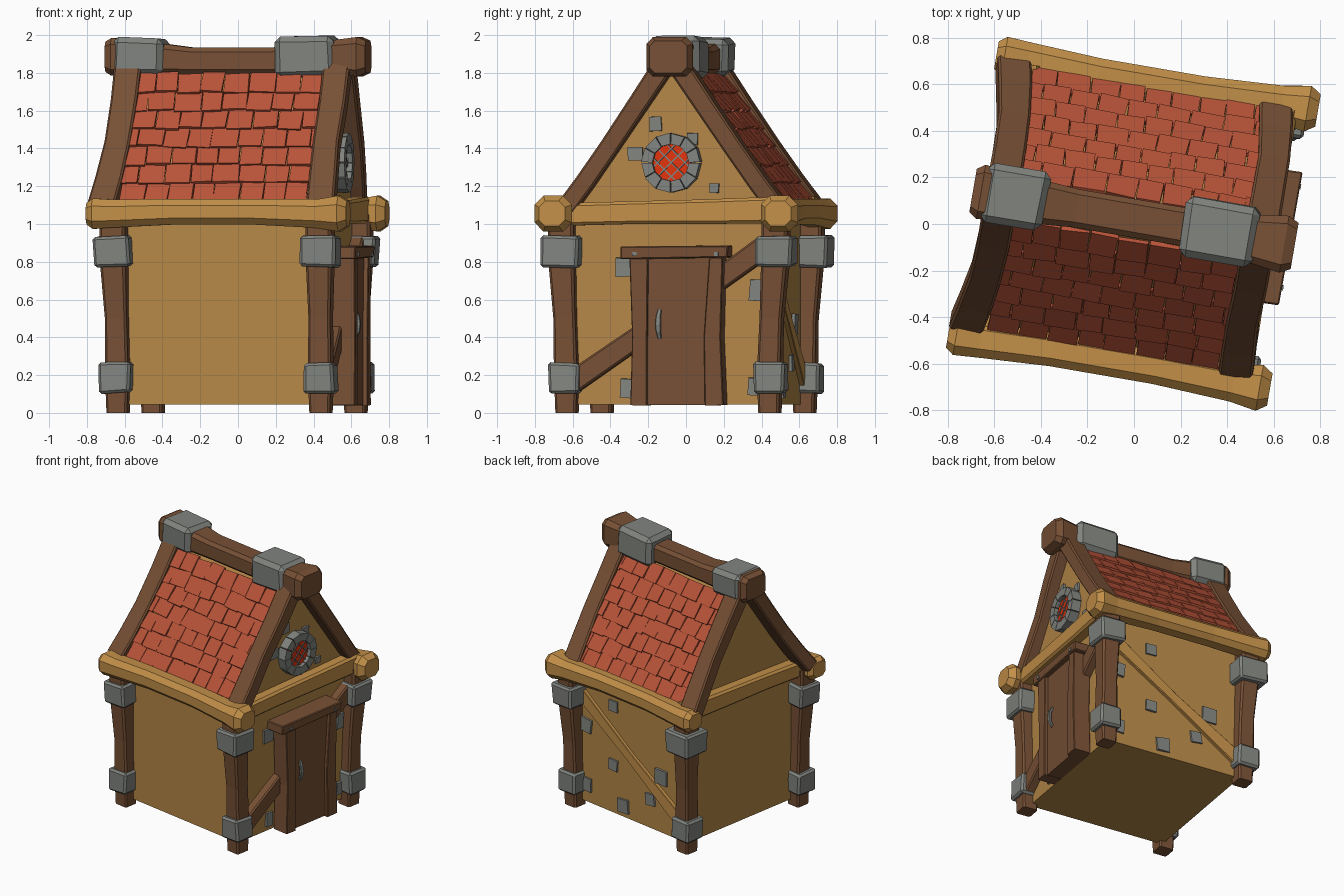
import bpy, bmesh, math, random
from mathutils import Vector, Matrix

if "Cube" in bpy.data.objects:
    bpy.data.objects.remove(bpy.data.objects["Cube"])

random.seed(4)
R = random.uniform
# The whole house is turned slightly about z
PLACE = Matrix.Translation((-0.005, 0.0, 0)) @ Matrix.Rotation(math.radians(-9.8), 4, 'Z')


def material(name, hex_rgb):
    m = bpy.data.materials.new(name)
    c = [int(hex_rgb[i:i + 2], 16) / 255 for i in (0, 2, 4)]
    m.diffuse_color = [((x + 0.055) / 1.055) ** 2.4 if x > 0.04 else x / 12.92 for x in c] + [1]
    m.use_nodes = True
    m.node_tree.nodes["Principled BSDF"].inputs["Base Color"].default_value = m.diffuse_color
    return m


PLASTER = material("plaster", "B58747")
PALE = material("pale_timber", "C28F48")
WOOD = material("dark_timber", "775035")
STONE = material("grey_stone", "81847F")
TILE = material("red_tile", "BA5439")
GLASS = material("red_glass", "E2340E")


def finish(bm, name, mat):
    bmesh.ops.recalc_face_normals(bm, faces=bm.faces)
    bm.transform(PLACE)
    me = bpy.data.meshes.new(name)
    bm.to_mesh(me)
    bm.free()
    me.materials.append(mat)
    ob = bpy.data.objects.new(name, me)
    bpy.context.collection.objects.link(ob)
    return ob


def add_box(bm, center, size, rot=None, bevel=0, jitter=0):
    mat = Matrix.Translation(center) @ (rot or Matrix()) @ Matrix.Diagonal((*size, 1))
    verts = bmesh.ops.create_cube(bm, size=1, matrix=mat)['verts']
    for v in verts:
        v.co += Vector((R(-1, 1), R(-1, 1), R(-1, 1))) * jitter
    if bevel:
        edges = list({e for v in verts for e in v.link_edges})
        bmesh.ops.bevel(bm, geom=edges, offset=bevel, segments=1, affect='EDGES')


def block(name, center, size, mat, rot=None, bevel=0, jitter=0):
    bm = bmesh.new()
    add_box(bm, center, size, rot, bevel, jitter)
    return finish(bm, name, mat)


def beam(name, path, sizes, side, mat, chamfer=0.3):
    """Loft a chamfered rectangle (half sizes a along side, b across) along a path."""
    bm = bmesh.new()
    path = [Vector(p) for p in path]
    side = Vector(side)
    rings = []
    for i, p in enumerate(path):
        d = (path[min(i + 1, len(path) - 1)] - path[max(i - 1, 0)]).normalized()
        s = (side - d * side.dot(d)).normalized()
        t = d.cross(s)
        a, b = sizes[i]
        k = min(a, b) * chamfer
        outline = [(a, b - k), (a - k, b), (k - a, b), (-a, b - k),
                   (-a, k - b), (k - a, -b), (a - k, -b), (a, k - b)]
        rings.append([bm.verts.new(p + s * x + t * y) for x, y in outline])
    for r0, r1 in zip(rings, rings[1:]):
        for j in range(8):
            bm.faces.new((r0[j], r0[(j + 1) % 8], r1[(j + 1) % 8], r1[j]))
    bm.faces.new(rings[0])
    bm.faces.new(rings[-1])
    return finish(bm, name, mat)


# Walls with gables, one prism
bm = bmesh.new()
profile = [(-.53, .045), (.53, .045), (.53, 1.08), (0.02, 1.81), (-.52, 1.08)]
face = bm.faces.new([bm.verts.new((-.53, v, z)) for v, z in profile])
ext = bmesh.ops.extrude_face_region(bm, geom=[face])
bmesh.ops.translate(bm, vec=(1.06, 0, 0),
                    verts=[g for g in ext['geom'] if isinstance(g, bmesh.types.BMVert)])
finish(bm, "walls", PLASTER)

# Corner posts with two stone clamps each
for label, sx, sy, du, dv, big in [("front_left", -1, -1, -.02, -.015, .19), ("front_right", 1, -1, 0, -.025, .2),
                                   ("back_left", -1, 1, -.02, .025, .215), ("back_right", 1, 1, .01, .035, .195)]:
    u, v = sx * .545, sy * .545
    beam("post_" + label,
         [(u, v, 0), (u, v, .2), (u + du * .2, v + dv * .3, .5), (u + du, v + dv, .85), (u + du, v + dv, 1.05)],
         [(.055, .055), (.062, .062), (.058, .058), (.07, .07), (.068, .068)], (1, 0, 0), WOOD, .2)
    for part, t, z, s, h in [("lower", .25, .185, .165, .16), ("upper", 1, .855, big, .165)]:
        block(f"clamp_{part}_{label}", (u + du * t, v + dv * t, z), (s, s, h), STONE,
              Matrix.Rotation(R(-.04, .04), 4, 'Y'), .014, .006)

# Ridge log with knobbed ends
us = [-.70, -.665, -.56, -.25, .2, .54, .655, .70]
rs = [.08, .1, .09, .07, .07, .09, .105, .085]
beam("ridge_beam", [(u, .025, 1.885 if abs(u) > .5 else 1.865) for u in us],
     [(r * 1.18, r) for r in rs], (0, 1, 0), WOOD, .33)
# Stone saddles on the ridge
block("ridge_stone_left", (-.52, .03, 1.885), (.275, .25, .2), STONE, Matrix.Rotation(.03, 4, 'Y'), .03, .006)
block("ridge_stone_right", (.375, .03, 1.885), (.325, .26, .215), STONE, Matrix.Rotation(-.02, 4, 'Y'), .03, .006)

# Eave logs
for label, v, bow in [("front", -.60, .01), ("back", .615, -.01)]:
    beam("eave_beam_" + label,
         [(u, v + (bow if abs(u) < .5 else 0), 1.055 + (.01 if abs(u) < .5 else 0)) for u in us],
         [(r, r * .95) for r in (.06, .085, .078, .072, .072, .08, .1, .07)], (0, 1, 0), PALE, .5)
# Gable tie beams
for label, u in [("right", .56), ("left", -.56)]:
    beam("tie_beam_" + label, [(u, -.58, 1.05), (u, -.2, 1.06), (u, .2, 1.065), (u, .6, 1.075)],
         [(.055, .06), (.05, .06), (.05, .065), (.055, .07)], (1, 0, 0), PALE)

# Rafters, slightly bowed, one at each end of both slopes (u at top, middle, bottom)
for label, u0, u1, u2, sy in [("front_left", -.575, -.585, -.63, -1), ("front_right", .545, .535, .545, -1),
                              ("back_left", -.575, -.58, -.62, 1), ("back_right", .55, .55, .52, 1)]:
    beam("rafter_" + label,
         [(u0, .02 + sy * .04, 1.84), (u0, .02 + sy * .18, 1.632), (u1, .02 + sy * .33, 1.412),
          ((u1 + u2) / 2, .02 + sy * .46, 1.225), (u2, .02 + sy * .56, 1.09)],
         [(.072, .055), (.07, .052), (.068, .05), (.072, .05), (.073, .05)], (1, 0, 0), WOOD, .2)

# Overlapping roof tiles
for label, sy in [("front", -1), ("back", 1)]:
    bm = bmesh.new()
    top, low = Vector((0, .02 + sy * .085, 1.785)), Vector((0, .02 + sy * .55, 1.115))
    slope = (low - top).normalized()
    normal = Vector((0, -sy * slope.z, abs(slope.y)))
    tilt = math.atan2(slope.z, slope.y * sy) * sy
    rows = 7
    for r in range(rows):
        base = top.lerp(low, (r + .5) / rows)
        u = -.535 - (r % 2) * .05
        while u < .5:
            w = R(.105, .145)
            a, b = max(u, -.54), min(u + w, .5)
            u += w + .005
            if b - a < .03 or R(0, 1) < .012:
                continue
            rot = (Matrix.Rotation(tilt + sy * .1, 4, 'X') @ Matrix.Rotation(R(-.05, .05), 4, 'Z'))
            pos = base + slope * R(-.008, .008) + normal * R(.008, .014)
            add_box(bm, (pos.x + (a + b) / 2, pos.y, pos.z), (b - a, .13, .02), rot, 0, .003)
    finish(bm, "roof_tiles_" + label, TILE)

# Door with frame, lintel, handle and nails
beam("door_jamb_left", [(.6, -.14, .04), (.6, -.135, .4), (.6, -.14, .82)],
     [(.065, .045), (.065, .04), (.065, .05)], (1, 0, 0), WOOD, .1)
beam("door_jamb_right", [(.6, .265, .04), (.6, .255, .4), (.6, .275, .82)],
     [(.065, .05), (.065, .045), (.065, .035)], (1, 0, 0), WOOD, .1)
block("door_panel", (.585, .065, .43), (.11, .36, .775), WOOD)
block("door_lintel", (.6, .05, .85), (.155, .58, .065), WOOD, Matrix.Rotation(.01, 4, 'X'), .006, .004)
beam("door_handle", [(.64, -.03, .395), (.656, -.035, .43), (.662, -.035, .47), (.656, -.035, .51), (.64, -.03, .545)],
     [(.009, .008), (.012, .009), (.015, .009), (.012, .009), (.009, .008)], (0, 1, 0), STONE)
for i, v in enumerate((-.16, .28)):
    block(f"lintel_nail_{i}", (.679, v, .842), (.009, .022, .022), STONE)

# Diagonal braces
beam("door_wall_brace", [(.545, -.53, .15), (.545, -.03, .49), (.545, .52, .88)],
     [(.05, .06), (.045, .055), (.05, .06)], (1, 0, 0), WOOD, .2)
beam("back_wall_brace", [(.52, .535, .88), (0, .533, .52), (-.54, .538, .16)],
     [(.02, .05), (.02, .036), (.02, .055)], (0, 1, 0), PALE, .2)

# Stones showing through the plaster: (position along wall, z, width, height)
for i, (v, z, w, h) in enumerate([(-.24, .77, .09, .1), (-.23, .13, .06, .1), (-.07, 1.53, .065, .08),
                                  (-.18, 1.37, .08, .07), (.125, 1.45, .06, .06), (.245, 1.19, .05, .05),
                                  (.465, .65, .06, .11), (.455, .14, .06, .09)]):
    block(f"door_wall_stone_{i}", (.53, v, z), (.03, w, h), STONE, Matrix.Rotation(R(-.1, .1), 4, 'X'), 0, .003)
for i, (f, z, s) in enumerate([(.33, .86, .08), (.08, .63, .1), (.33, .41, .08), (.77, .47, .11),
                               (.08, .18, .1), (.42, .13, .1), (.67, .265, .085)]):
    block(f"back_wall_stone_{i}", (.53 - 1.06 * f, .53, z), (s, .03, s), STONE,
          Matrix.Rotation(R(-.15, .15), 4, 'Y'), 0, .003)

# Round window: stone ring, red pane, crossed bars
WC = Vector((.53, .02, 1.325))
bm = bmesh.new()
for i in range(12):
    a0, a1 = (math.tau * (i + .03) / 12, math.tau * (i + .97) / 12)
    ro = .158 + R(-.004, .004)
    quad = [(r * math.cos(a), r * math.sin(a)) for r, a in ((.098, a0), (ro, a0), (ro, a1), (.098, a1))]
    back, front = [[bm.verts.new(WC + Vector((d, y, z))) for y, z in quad] for d in (-.01, .07)]
    bm.faces.new(back)
    bm.faces.new(front)
    for j in range(4):
        bm.faces.new((back[j], back[(j + 1) % 4], front[(j + 1) % 4], front[j]))
finish(bm, "window_ring", STONE)
bm = bmesh.new()
bmesh.ops.create_cone(bm, cap_ends=True, segments=12, radius1=.103, radius2=.103, depth=.04,
                      matrix=Matrix.Translation(WC + Vector((.02, 0, 0))) @ Matrix.Rotation(math.pi / 2, 4, 'Y'))
finish(bm, "window_pane", GLASS)
bm = bmesh.new()
for s in (-1, 1):
    for k in (-.052, 0, .052):
        rot = Matrix.Rotation(s * math.pi / 4, 4, 'X')
        add_box(bm, WC + Vector((.043, 0, 0)) + rot @ Vector((0, 0, k)),
                (.008, 2 * math.sqrt(.1 ** 2 - k * k), .007), rot)
finish(bm, "window_bars", STONE)
